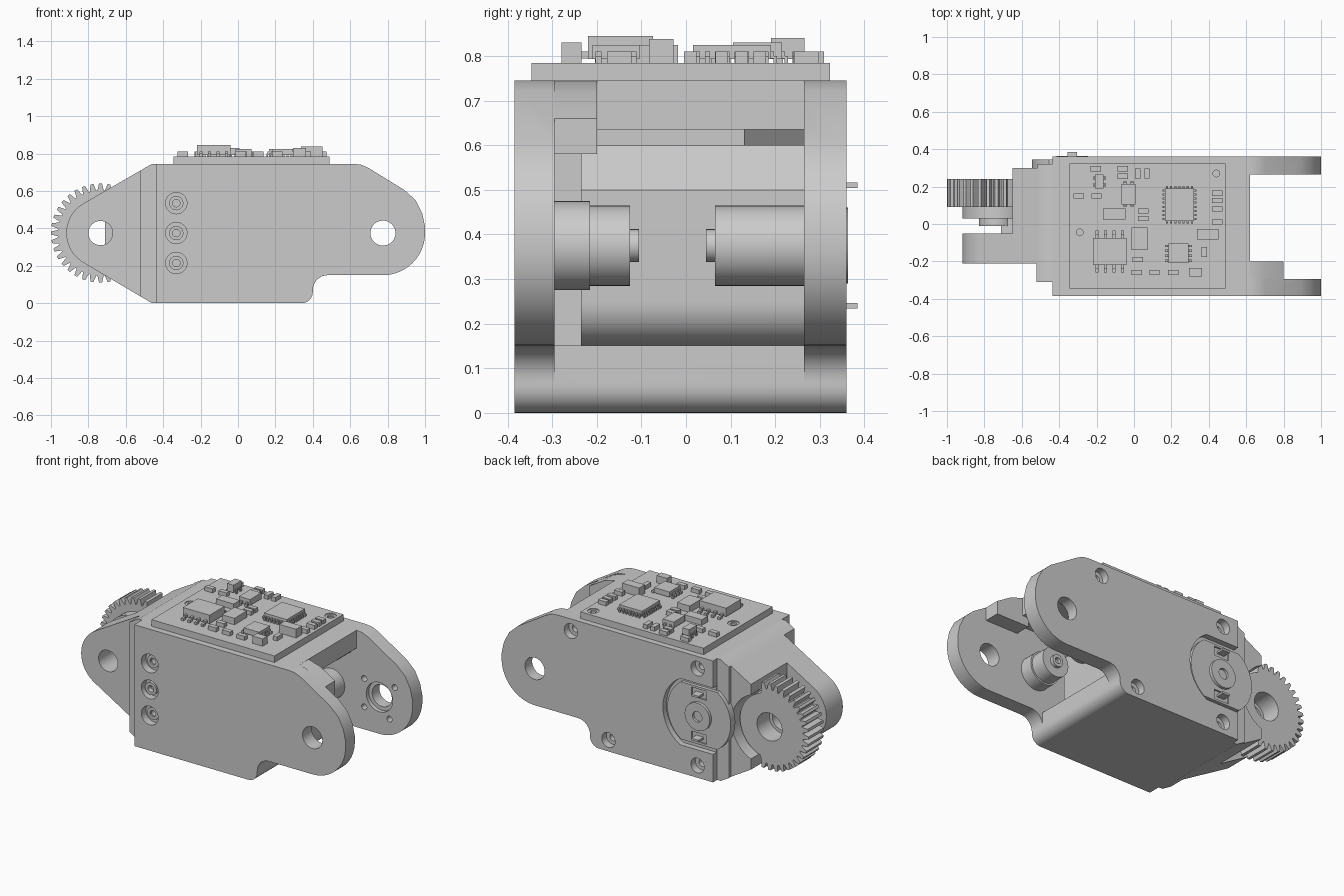
import bpy, bmesh
from math import sin, cos, pi, radians

if "Cube" in bpy.data.objects:
    bpy.data.objects.remove(bpy.data.objects["Cube"])

def new_obj(name, bm):
    bmesh.ops.recalc_face_normals(bm, faces=bm.faces)
    me = bpy.data.meshes.new(name)
    bm.to_mesh(me)
    bm.free()
    ob = bpy.data.objects.new(name, me)
    bpy.context.collection.objects.link(ob)
    return ob

def prism(name, pts, y0, y1):
    """Extrude an x-z profile from y0 to y1."""
    bm = bmesh.new()
    f = bm.faces.new([bm.verts.new((x, y0, z)) for x, z in pts])
    r = bmesh.ops.extrude_face_region(bm, geom=[f])
    for g in r["geom"]:
        if isinstance(g, bmesh.types.BMVert):
            g.co.y = y1
    return new_obj(name, bm)

def arc(cx, cz, r, a0, a1, n=16):
    return [(cx + r * cos(radians(a0 + (a1 - a0) * i / n)),
             cz + r * sin(radians(a0 + (a1 - a0) * i / n))) for i in range(n + 1)]

def cyl(name, x, z, r, y0, y1, n=40):
    return prism(name, arc(x, z, r, 0, 360, n)[:-1], y0, y1)

def box(name, x0, x1, y0, y1, z0, z1):
    return prism(name, [(x0, z0), (x1, z0), (x1, z1), (x0, z1)], y0, y1)

def boxes(name, items):
    """Many boxes (cx, cy, sx, sy, z0, z1) in one mesh."""
    bm = bmesh.new()
    for cx, cy, sx, sy, z0, z1 in items:
        vs = bmesh.ops.create_cube(bm, size=1)["verts"]
        for v in vs:
            v.co = (cx + v.co.x * sx, cy + v.co.y * sy, (z0 + z1) / 2 + v.co.z * (z1 - z0))
    return new_obj(name, bm)

def cut(ob, cutters):
    for c in cutters:
        c.hide_render = True
        m = ob.modifiers.new("cut", "BOOLEAN")
        m.operation, m.solver, m.object = "DIFFERENCE", "EXACT", c
    dg = bpy.context.evaluated_depsgraph_get()
    me = bpy.data.meshes.new_from_object(ob.evaluated_get(dg))
    ob.modifiers.clear()
    ob.data = me
    for c in cutters:
        bpy.data.objects.remove(c)

ZC, XG, XP, XM = 0.375, -0.735, 0.775, -0.33   # axis height, gear, pivot and motor axes

# Housing: full side profile, stepped and hollowed by cutters
profile = ([(-0.46, 0), (0.34, 0)] + arc(0.34, 0.06, 0.06, -80, 0, 6)
           + arc(0.48, 0.07, 0.08, 180, 90, 8) + arc(XP, ZC, 0.225, -90, 0, 20)
           + [(1, 0.41), (0.985, 0.48), (0.95, 0.55), (0.89, 0.605), (0.70, 0.722),
              (0.66, 0.74), (0.62, 0.745), (-0.46, 0.745)]
           + arc(XG, ZC, 0.183, 120, 240, 24))
housing = prism("housing", profile, -0.385, 0.36)
cutters = [
    box("step_cutter", -2, -0.435, -1, -0.31, -1, 2),
    box("step_cutter", -2, -0.52, -1, -0.21, -1, 2),
    box("step_cutter", -2, -0.65, -0.05, 1, -1, 2),
    box("step_cutter", -2, -0.515, 0.30, 1, -1, 2),
    box("step_cutter", -2, -0.435, 0.32, 1, -1, 2),
    box("fork_cutter", 0.62, 2, -0.295, 0.265, -1, 2),
    box("cavity_cutter", 0.2, 1.5, -0.295, 0.265, 0.151, 0.635),
    box("cavity_cutter", 0.40, 1.5, -0.295, 0.265, -1, 0.3),
    cyl("gear_pocket", XG, ZC, 0.215, 0.085, 1, 48),
    cyl("arm_bore", XG, ZC, 0.065, -0.5, 0),
    cyl("pivot_bore", XP, ZC, 0.067, -1, 1),
    cyl("pivot_recess", XP, ZC, 0.09, 0.1, 0.29),
    prism("motor_pocket", arc(XM, ZC, 0.235, -60, 60)
          + arc(XM, ZC, 0.235, 120, 240), 0.325, 1),
]
for a in (40, 140, 220, 300):
    cutters.append(cyl("pin_hole", XP + 0.135 * cos(radians(a)), ZC + 0.135 * sin(radians(a)),
                       0.018, 0.2, 0.31, 16))
for z in (0.215, ZC, 0.535):
    cutters += [cyl("front_counterbore", XM, z, 0.057, -1, -0.34),
                cyl("front_screw_hole", XM, z, 0.02, -1, -0.29, 20)]
for x, z in ((0.53, 0.67), (0.275, 0.07), (XM, 0.67), (XM, 0.075)):
    cutters += [cyl("rear_counterbore", x, z, 0.045, 0.315, 1, 32),
                cyl("rear_screw_hole", x, z, 0.022, 0.25, 1, 20)]
cut(housing, cutters)

# Bushings seen in the front counterbores
for z in (0.215, ZC, 0.535):
    ring = cyl("front_bushing", XM, z, 0.038, -0.345, -0.375 if z == ZC else -0.355)
    cut(ring, [cyl("bushing_cutter", XM, z, 0.02, -1, 0, 20)])

# Inside of the fork: rounded wall, rib and spindle bosses
prism("inner_wall", [(0.15, 0.6), (0.22, 0.6), (0.30, 0.5)]
      + arc(0.2, 0.25, 0.1, 0, -90, 10) + [(0.15, 0.15)], -0.235, 0.265)
prism("fork_rib", [(0.58, 0.58), (0.80, 0.58), (0.80, 0.66), (0.70, 0.72), (0.62, 0.744),
                   (0.58, 0.744)], -0.30, -0.2)
prism("cable_guide", [(0.3, 0.6), (0.58, 0.6), (0.61, 0.64), (0.3, 0.64)], 0.13, 0.27)
for name, y0, y1, tip in (("left_boss", -0.3, -0.125, -0.105), ("right_boss", 0.27, 0.065, 0.045)):
    cyl(name, 0.45, ZC, 0.09, y0, y1)
    cut(cyl(name + "_tip", 0.45, ZC, 0.037, y1, tip, 28),
        [cyl("tip_cutter", 0.45, ZC, 0.018, -0.5, 0.5, 16)])
cyl("boss_collar", 0.45, ZC, 0.1, -0.3, -0.215)

# Motor end with vent, boss and terminals
motor = prism("motor_end", arc(XM, ZC, 0.215, -55, 55) + arc(XM, ZC, 0.215, 125, 235), 0.3, 0.345)
cut(motor, [box("terminal_slot", XM - 0.05, XM + 0.05, 0.335, 1, ZC + s * 0.135 - 0.028,
                ZC + s * 0.135 + 0.028) for s in (-1, 1)])
boss = cyl("motor_boss", XM, ZC, 0.085, 0.34, 0.363)
cut(boss, [cyl("boss_cutter", XM, ZC, 0.032, 0.348, 1, 24)])
boxes("motor_terminals", [(XM, 0.355, 0.05, 0.06, ZC + s * 0.135 - 0.006, ZC + s * 0.135 + 0.006)
                          for s in (-1, 1)])

# Output gear: teeth on the outer half, plain hub towards the housing
teeth, pts = 36, []
for i in range(teeth):
    a = 2 * pi * i / teeth
    if radians(78) < a < radians(282):
        for da, r in ((-0.42, 0.228), (-0.18, 0.265), (0.18, 0.265), (0.42, 0.228)):
            t = a + da * 2 * pi / teeth
            pts.append((XG + r * cos(t), ZC + r * sin(t)))
    else:
        pts += [(XG + 0.2 * cos(a + d), ZC + 0.2 * sin(a + d)) for d in (-0.04, 0.045)]
gear = prism("output_gear", pts, 0.09, 0.24)
cut(gear, [cyl("gear_bore", XG, ZC, 0.085, 0.12, 1), cyl("gear_bore", XG, ZC, 0.065, -1, 1)])
for name, r, y0, y1 in (("gear_flange", 0.183, 0.03, 0.09), ("gear_washer", 0.095, -0.01, 0.03)):
    cut(cyl(name, XG, ZC, r, y0, y1), [cyl("flange_bore", XG, ZC, 0.065, -1, 1)])
box("shaft_stop", -0.71, -0.64, -0.05, 0.03, 0.3, 0.45)

# Circuit board with mounting holes
T = 0.785
board = boxes("circuit_board", [(0.0725, -0.0115, 0.835, 0.669, 0.745, T)])
rings = []
for x, y in ((-0.29, -0.045), (0.44, 0.27)):
    for name, r, z in (("board_hole", 0.018, T), ("board_recess", 0.032, T + 0.01)):
        bm = bmesh.new()
        bmesh.ops.create_cone(bm, cap_ends=True, segments=24, radius1=r, radius2=r, depth=0.03)
        bmesh.ops.translate(bm, vec=(x, y, z), verts=bm.verts)
        rings.append(new_obj(name, bm))
cut(board, rings)

# Chips: (centre, body size, top, pins along x sides, pins along y sides, pin reach)
chips = (("driver_chip", -0.13, -0.147, 0.18, 0.145, 0.845, 0, 4, 0.04),
         ("controller_chip", 0.243, 0.103, 0.155, 0.175, 0.825, 8, 7, 0.014),
         ("sensor_chip", 0.238, -0.157, 0.105, 0.105, 0.825, 4, 0, 0.02),
         ("regulator", -0.185, 0.228, 0.045, 0.075, 0.84, 2, 0, 0.012),
         ("transistor", -0.03, 0.16, 0.075, 0.11, 0.83, 0, 2, 0.014))
for name, cx, cy, sx, sy, top, nx, ny, reach in chips:
    boxes(name, [(cx, cy, sx, sy, T + 0.008, top)])
    pins = []
    for n, length, across, along_y in ((nx, sy, sx, True), (ny, sx, sy, False)):
        for i in range(n):
            o = length * ((i + 0.5) / n - 0.5)
            w = min(0.016, length / n * 0.5)
            for s in (-1, 1):
                for d, l, z0, z1 in ((reach / 4, reach / 2, T + 0.01, T + 0.025),
                                     (reach * 0.7, reach * 0.6, T - 0.002, T + 0.015)):
                    e = s * (across / 2 + d)
                    pins.append((cx + e, cy + o, l, w, z0, z1) if along_y
                                else (cx + o, cy + e, w, l, z0, z1))
    boxes(name + "_pins", pins)

# Passive parts: large ones, then small flat and upright ones
boxes("large_passives", [(0.395, -0.055, 0.115, 0.055, T, 0.838), (-0.105, 0.053, 0.12, 0.06, T, 0.82),
                         (0.03, -0.078, 0.085, 0.12, T, 0.825), (0.328, -0.257, 0.07, 0.045, T, 0.83)])
flat = ((-0.06, 0.295), (-0.06, 0.255), (-0.295, 0.15), (-0.2, 0.15), (0.05, 0.07), (0.05, 0.03),
        (0.445, 0.165), (0.445, 0.125), (0.445, 0.08), (0.445, 0.01), (0.02, -0.19), (0.015, -0.26),
        (0.11, -0.26), (0.21, -0.26), (-0.205, 0.295))
upright = ((0.02, 0.27), (0.07, 0.27), (0.375, -0.15))
boxes("small_passives", [(x, y, 0.055, 0.028, T, 0.81) for x, y in flat]
      + [(x, y, 0.028, 0.055, T, 0.81) for x, y in upright])

# Smooth the round surfaces, keep edges crisp
for ob in bpy.context.scene.objects:
    ob.select_set(True)
    bpy.context.view_layer.objects.active = ob
bpy.ops.object.shade_smooth_by_angle(angle=radians(30))
